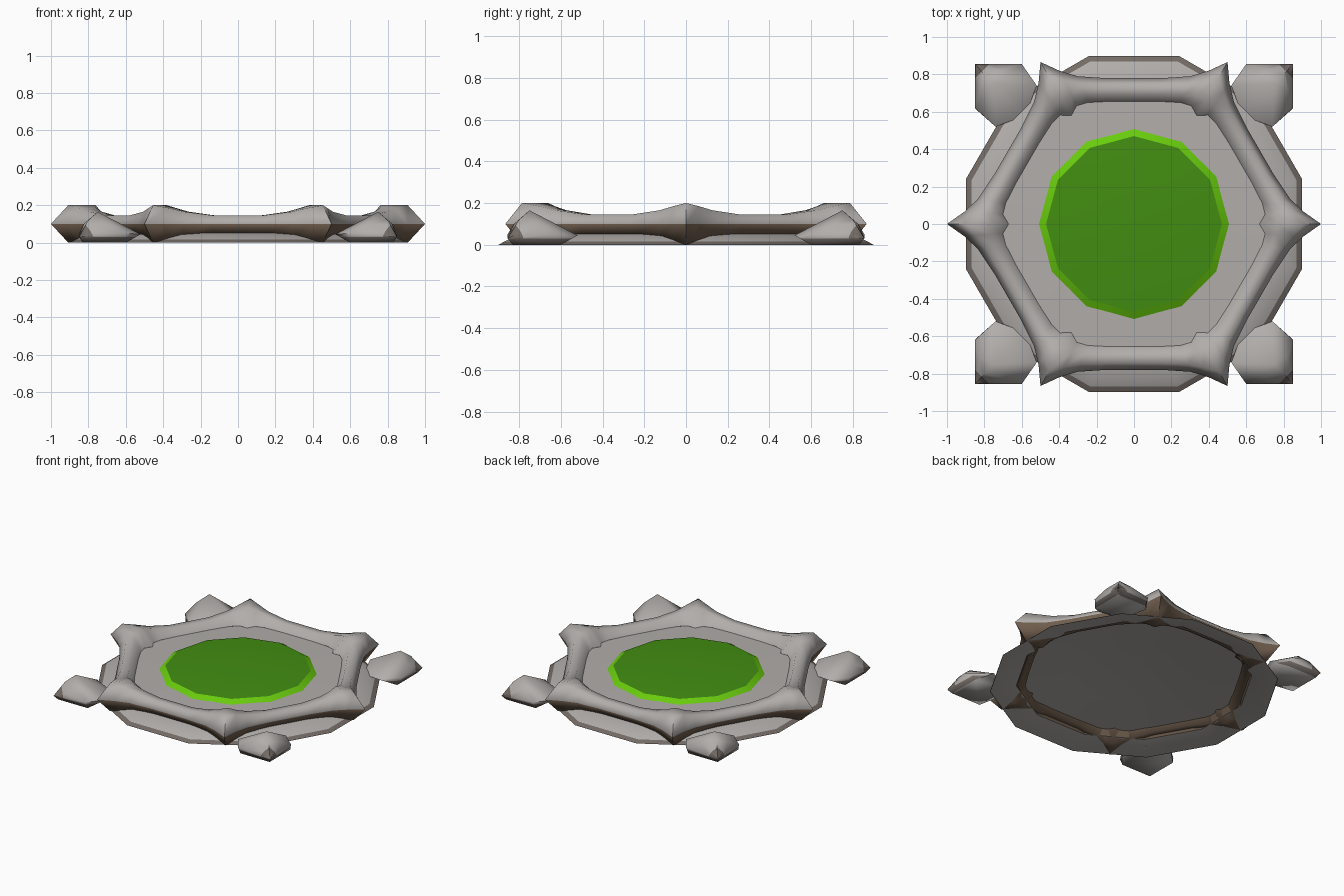
import bpy, bmesh, math
from mathutils import Vector

if "Cube" in bpy.data.objects:
    bpy.data.objects.remove(bpy.data.objects["Cube"])


def material(name, rgb):
    m = bpy.data.materials.new(name)
    m.diffuse_color = (*rgb, 1)
    m.use_nodes = True
    m.node_tree.nodes["Principled BSDF"].inputs["Base Color"].default_value = m.diffuse_color
    return m


STONE = material("light stone", (0.44, 0.42, 0.405))
EARTH = material("brown earth", (0.16, 0.11, 0.075))
SHADE = material("dark stone", (0.17, 0.145, 0.13))
RIM = material("bright green", (0.14, 0.60, 0.004))
POOL = material("deep green", (0.055, 0.27, 0.006))


def finish(bm, name, mats, angle=40):
    bmesh.ops.recalc_face_normals(bm, faces=bm.faces[:])
    mesh = bpy.data.meshes.new(name)
    bm.to_mesh(mesh)
    bm.free()
    obj = bpy.data.objects.new(name, mesh)
    bpy.context.collection.objects.link(obj)
    for m in mats:
        mesh.materials.append(m)
    bpy.ops.object.select_all(action='DESELECT')
    bpy.context.view_layer.objects.active = obj
    obj.select_set(True)
    bpy.ops.object.shade_smooth_by_angle(angle=math.radians(angle))
    return obj


def lathe(name, profile, mats, offset, angle, sides=12):
    """Turned part: profile rows are (radius, z, material of the band after it)."""
    bm = bmesh.new()
    rows = []
    for r, z, _ in profile:
        if r == 0:
            rows.append([bm.verts.new((0, 0, z))] * sides)
            continue
        angles = [math.radians(offset) + math.tau * i / sides for i in range(sides)]
        rows.append([bm.verts.new((r * math.cos(a), r * math.sin(a), z)) for a in angles])
    for k in range(len(rows) - 1):
        for i in range(sides):
            j = (i + 1) % sides
            loop = [rows[k][i], rows[k][j], rows[k + 1][j], rows[k + 1][i]]
            f = bm.faces.new(list(dict.fromkeys(loop)))
            f.material_index = profile[k][2]
    return finish(bm, name, mats, angle)


# Twelve-sided base, a thin shell hollow underneath
lathe("base", [
    (0, 0.12, 0), (0.4, 0.095, 0), (0.735, 0.075, 1), (0.76, 0.035, 0), (0.925, 0, 2), (0.93, 0, 2),
    (0.90, 0.016, 0), (0.84, 0.042, 0), (0.765, 0.052, 0), (0.735, 0.099, 0), (0.49, 0.104, 0),
], [STONE, EARTH, SHADE], 15, 25)

# Low green dome with a bright bevelled rim
lathe("pool", [
    (0.51, 0.102, 0), (0.47, 0.127, 1), (0.33, 0.137, 1), (0.17, 0.142, 1), (0, 0.144, 1),
], [RIM, POOL], 0, 20)


# Hexagonal frame swelling into pointed knuckles at its corners
def frame():
    # position along edge, inner and outer hexagon radius, bottom, top
    half = [(0, 0.67, 1.0, 0.0, 0.2), (0.08, 0.73, 0.945, 0.02, 0.185),
            (0.17, 0.75, 0.912, 0.035, 0.165), (0.34, 0.757, 0.90, 0.05, 0.146)]
    stations = half + [(1 - s[0], *s[1:]) for s in half[:0:-1]]
    corners = [Vector((math.cos(k * math.pi / 3), math.sin(k * math.pi / 3), 0)) for k in range(6)]
    bm = bmesh.new()
    rings = []
    for k in range(6):
        for t, inner, outer, low, high in stations:
            d = corners[k].lerp(corners[(k + 1) % 6], t)
            w = outer - inner
            section = [(outer, 0.1), (outer - 0.28 * w, high), (inner + 0.28 * w, high),
                       (inner, 0.1), (inner + 0.28 * w, low), (outer - 0.28 * w, low)]
            rings.append([bm.verts.new(d * r + Vector((0, 0, z))) for r, z in section])
    for a, b in zip(rings, rings[1:] + rings[:1]):
        for i in range(6):
            j = (i + 1) % 6
            f = bm.faces.new((a[i], a[j], b[j], b[i]))
            f.material_index = 1 if i >= 3 else 0
    finish(bm, "hexagonal_frame", [STONE, EARTH], 65)


frame()


# Four corner rocks, darker at the ground and the outer tip
def rock(name, sx, sy):
    points = [(0.75, 0.75, 0.165), (0.80, 0.80, 0.12), (0.825, 0.71, 0.10), (0.71, 0.825, 0.10),
              (0.85, 0.855, 0.03), (0.6, 0.855, 0.05), (0.85, 0.62, 0.05),
              (0.52, 0.74, 0.045), (0.74, 0.52, 0.045),
              (0.83, 0.83, 0), (0.6, 0.83, 0), (0.83, 0.6, 0), (0.58, 0.58, 0.02)]
    bm = bmesh.new()
    for x, y, z in points:
        bm.verts.new((x * sx, y * sy, z))
    bmesh.ops.convex_hull(bm, input=bm.verts[:])
    for co, no in (((0, 0, 0.03), (0, 0, 1)), ((0.815 * sx, 0.815 * sy, 0), (sx, sy, 0))):
        bmesh.ops.bisect_plane(bm, geom=bm.verts[:] + bm.edges[:] + bm.faces[:],
                               plane_co=co, plane_no=no)
    bmesh.ops.recalc_face_normals(bm, faces=bm.faces[:])
    for f in bm.faces:
        c = f.calc_center_median()
        dark = c.z < 0.03 or abs(c.x) + abs(c.y) > 1.63
        f.material_index = 1 if dark and f.normal.z > -0.7 else 0
    finish(bm, name, [STONE, SHADE], 60)


for side, sx in (("left", -1), ("right", 1)):
    for end, sy in (("front", -1), ("back", 1)):
        rock(f"{end}_{side}_rock", sx, sy)
